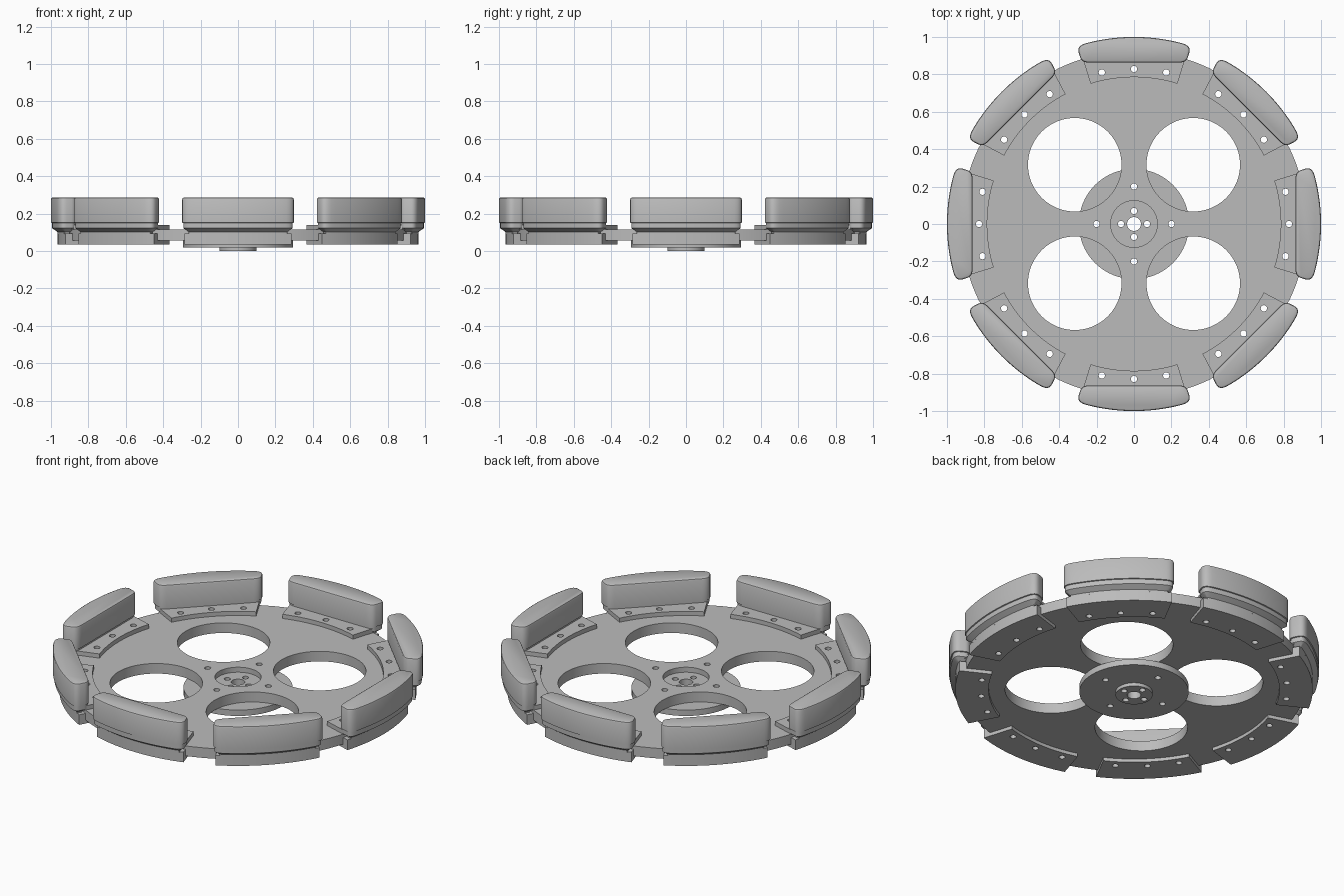
import bpy, bmesh
from math import sin, cos, pi, radians
from mathutils import Vector

cube = bpy.data.objects.get("Cube")
if cube:
    bpy.data.objects.remove(cube, do_unlink=True)

# One plain grey for the whole machined assembly
grey = bpy.data.materials.new("machined_grey")
grey.use_nodes = True
GREY = (0.5, 0.5, 0.5, 1)
grey.diffuse_color = GREY
grey.node_tree.nodes["Principled BSDF"].inputs["Base Color"].default_value = GREY


def add_object(name, mesh, angle=0):
    obj = bpy.data.objects.new(name, mesh)
    obj.rotation_euler.z = angle
    bpy.context.collection.objects.link(obj)
    return obj


def finish(name, bm):
    """Clean a bmesh, turn it into an object and shade it."""
    bmesh.ops.remove_doubles(bm, verts=bm.verts, dist=0.0001)
    bmesh.ops.recalc_face_normals(bm, faces=bm.faces)
    mesh = bpy.data.meshes.new(name)
    bm.to_mesh(mesh)
    bm.free()
    mesh.materials.clear()
    mesh.materials.append(grey)
    obj = add_object(name, mesh)
    bpy.ops.object.select_all(action='DESELECT')
    obj.select_set(True)
    bpy.context.view_layer.objects.active = obj
    bpy.ops.object.shade_smooth_by_angle(angle=radians(30))
    return obj


def polar(r, a):
    """Point at radius r, angle a measured from +y."""
    return Vector((r * sin(a), r * cos(a)))


def circle(r, centre=(0, 0), n=24):
    return [Vector(centre) + polar(r, 2 * pi * i / n) for i in range(n)]


def arc(r, half, n=16):
    return [polar(r, -half + 2 * half * i / n) for i in range(n + 1)]


def plate(name, loops, z0, z1):
    """Flat plate: first loop is the outline, the rest are holes."""
    curve = bpy.data.curves.new(name, 'CURVE')
    curve.dimensions = '2D'
    curve.fill_mode = 'BOTH'
    curve.extrude = (z1 - z0) / 2
    for loop in loops:
        spline = curve.splines.new('POLY')
        spline.points.add(len(loop) - 1)
        for point, p in zip(spline.points, loop):
            point.co = (p.x, p.y, 0, 1)
        spline.use_cyclic_u = True
    temp = add_object(name + "_outline", curve)
    graph = bpy.context.evaluated_depsgraph_get()
    mesh = bpy.data.meshes.new_from_object(temp.evaluated_get(graph))
    bm = bmesh.new()
    bm.from_mesh(mesh)
    bmesh.ops.translate(bm, verts=bm.verts, vec=(0, 0, (z0 + z1) / 2))
    bpy.data.objects.remove(temp, do_unlink=True)
    bpy.data.curves.remove(curve)
    bpy.data.meshes.remove(mesh)
    return finish(name, bm)


def loft(name, outline, layers):
    """Stack inset copies of a clockwise outline, given (z, inset) layers."""
    n = len(outline)
    normals = []
    for i in range(n):
        d = (outline[(i + 1) % n] - outline[i - 1]).normalized()
        normals.append(Vector((d.y, -d.x)))
    bm = bmesh.new()
    rings = [[bm.verts.new((*(p + m * inset), z)) for p, m in zip(outline, normals)]
             for z, inset in layers]
    for low, high in zip(rings, rings[1:]):
        for i in range(n):
            j = (i + 1) % n
            bm.faces.new((low[i], low[j], high[j], high[i]))
    bm.faces.new(rings[0])
    bm.faces.new(rings[-1])
    return finish(name, bm)


def fillet(a, corner, b, n=6):
    """Rounded corner from a to b."""
    return [a * (1 - t) ** 2 + corner * 2 * t * (1 - t) + b * t * t
            for t in (i / n for i in range(n + 1))]


def sector(r0, r1, half):
    return arc(r1, half) + arc(r0, half)[::-1]


# Shared hole patterns
quarter = [i * pi / 2 for i in range(4)]
flange_bolts = [circle(0.017, polar(0.2, a)) for a in quarter]
hub_bolts = [circle(0.017, polar(0.07, a)) for a in quarter]
bore = circle(0.037)
windows = [circle(0.25, polar(0.448, a + pi / 4), 64) for a in quarter]
steps = [i * pi / 4 for i in range(8)]
bracket_bolts = [circle(0.017, polar(0.828, radians(a)), 16) for a in (-12, 0, 12)]
disc_bolts = [circle(0.017, polar(0.828, s + radians(a)), 16)
              for s in steps for a in (-12, 0, 12)]

# Main disc
plate("disc", [circle(0.925, n=128), circle(0.125, n=48)] + windows
      + flange_bolts + disc_bolts, 0.055, 0.115)

# Hub: plug inside the disc, flange under it, boss at the bottom
plate("hub_plug", [circle(0.125, n=48), bore] + hub_bolts, 0.055, 0.085)
plate("hub_flange", [circle(0.295, n=64), bore] + hub_bolts + flange_bolts, 0.02, 0.055)
plate("hub_boss", [circle(0.1, n=48), bore] + hub_bolts, 0, 0.02)

# Bracket clamping the disc rim
HALF = radians(17.2)
parts = [
    plate("bracket_bottom", [sector(0.785, 0.965, HALF)] + bracket_bolts, 0.035, 0.055),
    plate("bracket_wall", [sector(0.925, 0.965, HALF)], 0.055, 0.095),
    plate("bracket_top", [sector(0.785, 0.935, HALF)] + bracket_bolts, 0.115, 0.14),
]

# Rim pad: curved outside, straight inside, rounded ends
END, CHORD = radians(17.9), 0.863
outer = polar(1, END)
inner = polar(CHORD / cos(END), END)
right = fillet(polar(1, END - 0.05), outer, outer.lerp(inner, 0.4))
right += fillet(inner.lerp(outer, 0.3), inner, inner - Vector((0.04, 0)))
left = [Vector((-p.x, p.y)) for p in reversed(right)]
outline = arc(1, END - 0.05, 20)[1:-1] + right + left
parts.append(loft("rim_pad", outline, [
    (0.09, 0.035), (0.102, 0.035), (0.122, 0.006), (0.15, 0.006),
    (0.152, 0), (0.276, 0), (0.283, 0.003), (0.287, 0.011)]))

# Repeat the bracket and pad around the rim
for part in parts:
    for i, angle in enumerate(steps[1:], 2):
        add_object(f"{part.name}_{i}", part.data, angle)
